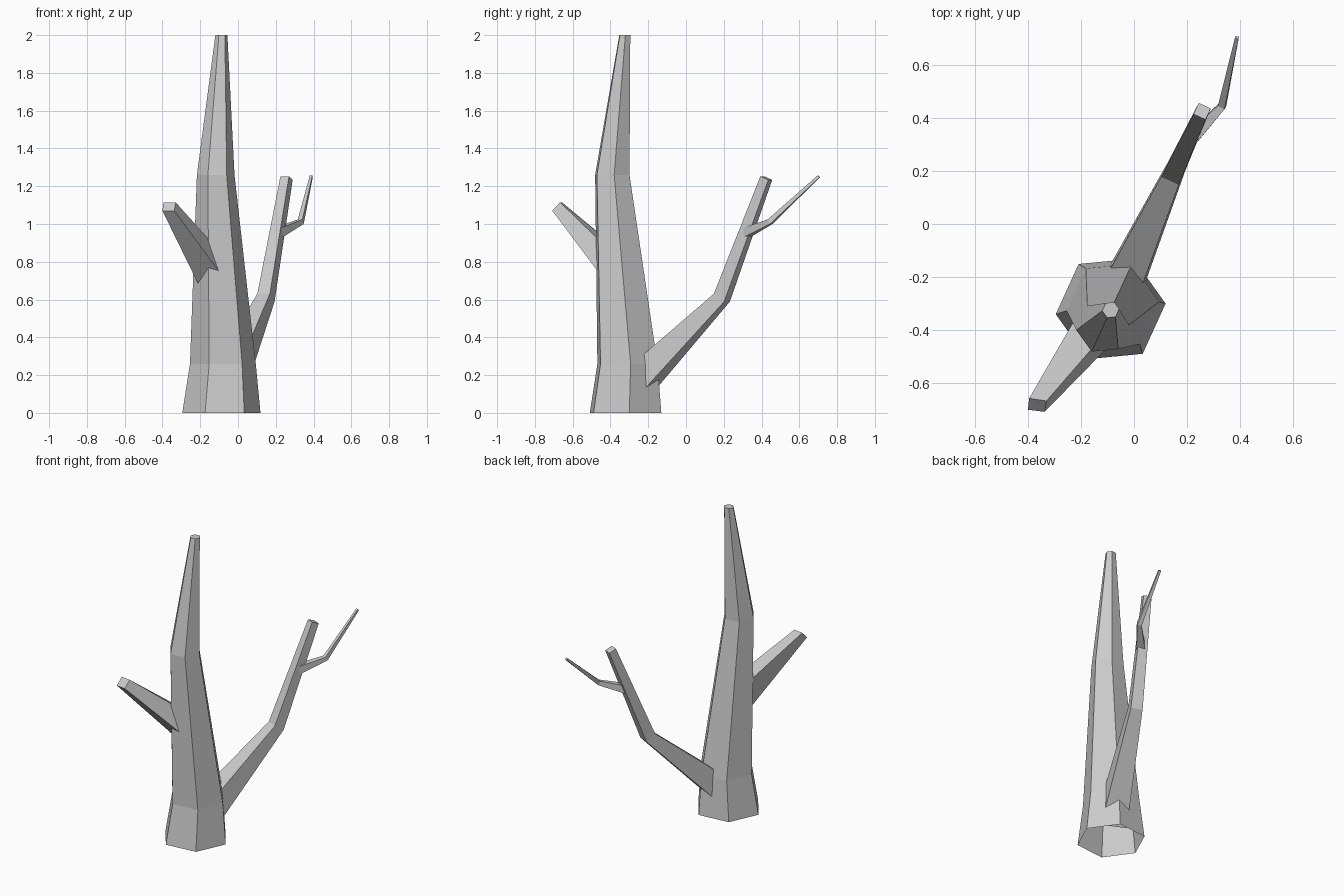
import bpy, bmesh, math
from mathutils import Vector

if "Cube" in bpy.data.objects:
    bpy.data.objects.remove(bpy.data.objects["Cube"])


def loft(name, rings):
    """Skin a list of equal-length rings; root end open, tip capped."""
    bm = bmesh.new()
    loops = [[bm.verts.new(p) for p in ring] for ring in rings]
    n = len(loops[0])
    for a, b in zip(loops, loops[1:]):
        for i in range(n):
            j = (i + 1) % n
            bm.faces.new((a[i], a[j], b[j], b[i]))
    bm.faces.new(loops[-1])
    bmesh.ops.recalc_face_normals(bm, faces=bm.faces)
    me = bpy.data.meshes.new(name)
    bm.to_mesh(me)
    bm.free()
    ob = bpy.data.objects.new(name, me)
    bpy.context.collection.objects.link(ob)
    return ob


def hex_ring(x, y, z, r, turn=5.5):
    return [(x + r * math.cos(math.radians(turn + 60 * i)),
             y + r * math.sin(math.radians(turn + 60 * i)), z) for i in range(6)]


def square_branch(name, path):
    """Square limb along (x, y, z, side) points, rings across the bend."""
    pts = [Vector(p[:3]) for p in path]
    rings = []
    for i, p in enumerate(pts):
        t = Vector()
        if i > 0:
            t += (p - pts[i - 1]).normalized()
        if i < len(pts) - 1:
            t += (pts[i + 1] - p).normalized()
        t.normalize()
        side = t.cross(Vector((0, 0, 1))).normalized()
        up = side.cross(t)
        h = path[i][3] / 2
        rings.append([p + side * a * h + up * b * h
                      for a, b in ((1, 1), (-1, 1), (-1, -1), (1, -1))])
    return loft(name, rings)


# Six-sided trunk, flared at the foot and open underneath
loft("trunk", [hex_ring(-0.088, -0.32, 0, 0.208),
               hex_ring(-0.08, -0.31, 0.26, 0.175),
               hex_ring(-0.118, -0.39, 1.26, 0.1),
               hex_ring(-0.088, -0.324, 2.0, 0.032)])

# Long bent branch at the back
square_branch("long_branch", [(-0.075, -0.30, 0.115, 0.16),
                              (0.148, 0.19, 0.61, 0.073),
                              (0.257, 0.425, 1.243, 0.05)])

# Twig growing from the long branch
square_branch("twig", [(0.215, 0.32, 0.955, 0.05),
                       (0.332, 0.445, 1.012, 0.028),
                       (0.388, 0.703, 1.252, 0.014)])

# Short skewed stub at the front left
loft("branch_stub", [
    [(-0.203, -0.325, 0.84), (-0.066, -0.363, 0.82),
     (-0.04, -0.405, 0.667), (-0.18, -0.343, 0.62)],
    [(-0.395, -0.657, 1.115), (-0.33, -0.667, 1.115),
     (-0.337, -0.708, 1.07), (-0.40, -0.70, 1.07)]])
